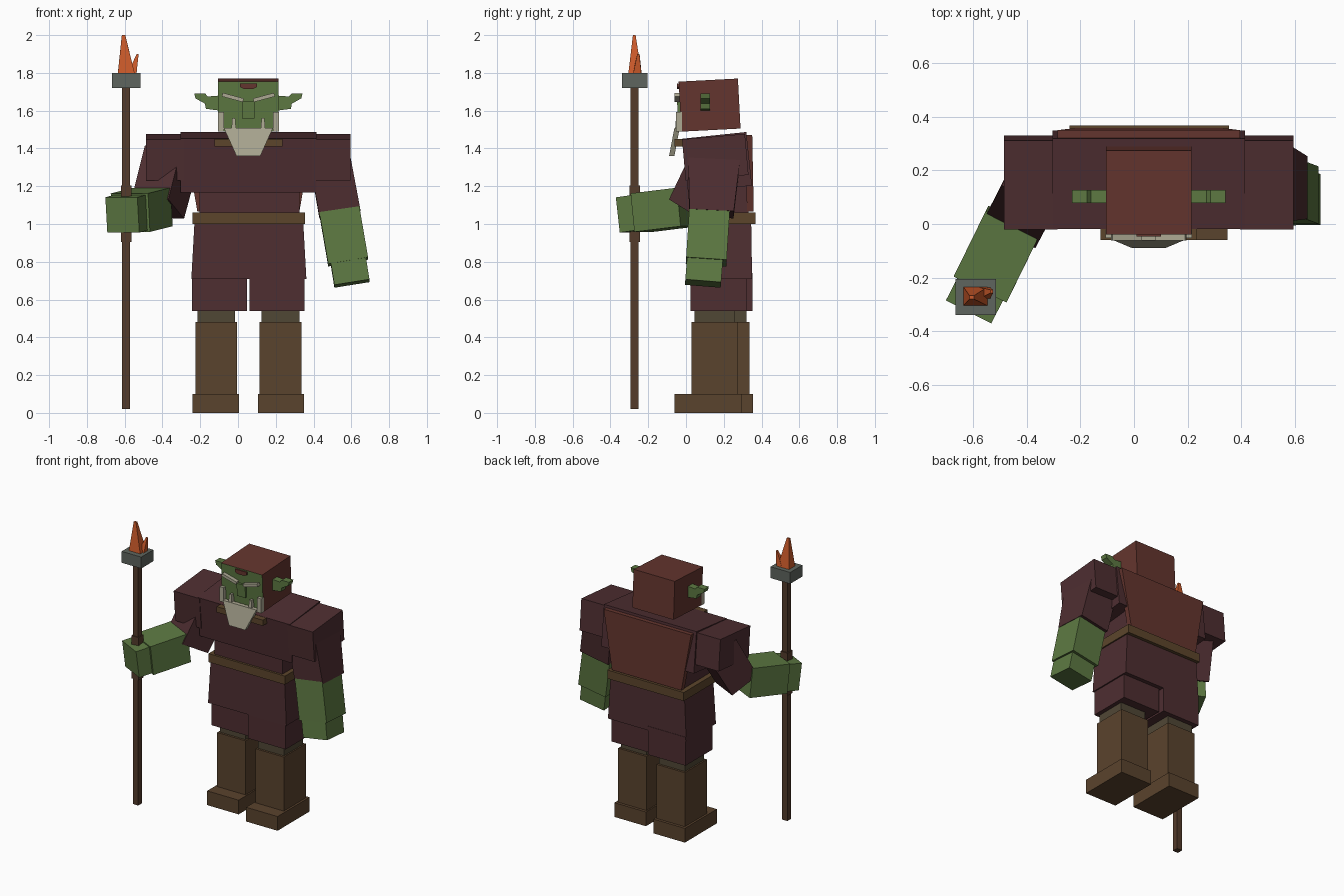
import bpy
import bmesh
from mathutils import Vector, Matrix, Euler
from math import radians

if "Cube" in bpy.data.objects:
    bpy.data.objects.remove(bpy.data.objects["Cube"])

CX = 0.055  # body centre line


def material(name, rgb):
    m = bpy.data.materials.new(name)
    lin = [((c / 255 + 0.055) / 1.055) ** 2.4 for c in rgb]
    m.diffuse_color = (*lin, 1)
    m.use_nodes = True
    m.node_tree.nodes["Principled BSDF"].inputs["Base Color"].default_value = m.diffuse_color
    return m


ROBE = material("dark maroon cloth", (78, 46, 49))
HOOD = material("red brown cloth", (100, 53, 46))
SKIN = material("green skin", (93, 121, 66))
BOOT = material("brown leather", (90, 67, 45))
BELT = material("belt leather", (92, 69, 43))
WOOD = material("dark wood", (84, 59, 43))
METAL = material("grey metal", (95, 101, 94))
BONE = material("pale beard", (172, 168, 146))
FLAME = material("orange flame", (204, 90, 42))
TROUSER = material("grey brown cloth", (80, 71, 53))


def finish(bm, name, *mats):
    bmesh.ops.recalc_face_normals(bm, faces=bm.faces[:])
    me = bpy.data.meshes.new(name)
    bm.to_mesh(me)
    bm.free()
    ob = bpy.data.objects.new(name, me)
    bpy.context.collection.objects.link(ob)
    for m in mats:
        me.materials.append(m)
    return ob


def box(name, x, y, z, mat, tilt=0, roll=0, taper=(1, 1)):
    """Box from ranges; tilt about x, roll about y, taper scales the top."""
    bm = bmesh.new()
    bmesh.ops.create_cube(bm, size=1)
    for v in bm.verts:
        if v.co.z > 0:
            v.co.x *= taper[0]
            v.co.y *= taper[1]
        v.co = Vector((v.co.x * (x[1] - x[0]), v.co.y * (y[1] - y[0]), v.co.z * (z[1] - z[0])))
    centre = Vector((sum(x) / 2, sum(y) / 2, sum(z) / 2))
    rot = Euler((radians(tilt), radians(roll), 0)).to_matrix().to_4x4()
    bm.transform(Matrix.Translation(centre) @ rot)
    return finish(bm, name, mat)


def limb(name, a, b, side, size_a, size_b, mat):
    """Four-sided limb from a to b; side is the direction of its width."""
    a, b = Vector(a), Vector(b)
    d = (b - a).normalized()
    s = Vector(side)
    s = (s - d * s.dot(d)).normalized()
    t = d.cross(s)
    bm = bmesh.new()
    rings = []
    for p, (w, h) in ((a, size_a), (b, size_b)):
        rings.append([bm.verts.new(p + s * w * i / 2 + t * h * j / 2)
                      for i, j in ((-1, -1), (1, -1), (1, 1), (-1, 1))])
    for r in rings:
        bm.faces.new(r)
    for i in range(4):
        k = (i + 1) % 4
        bm.faces.new((rings[0][i], rings[0][k], rings[1][k], rings[1][i]))
    return finish(bm, name, mat)


def plate(name, outline, y0, y1, mat, lean=0, z_ref=0):
    """x/z outline extruded along y; lean moves y with height."""
    bm = bmesh.new()
    rings = [[bm.verts.new((x, y + lean * (z - z_ref), z)) for x, z in outline] for y in (y0, y1)]
    for r in rings:
        bm.faces.new(r)
    n = len(outline)
    for i in range(n):
        k = (i + 1) % n
        bm.faces.new((rings[0][i], rings[0][k], rings[1][k], rings[1][i]))
    return finish(bm, name, mat)


def mir(x, s):
    """x range given as offsets from the centre line, mirrored by s."""
    return tuple(sorted((CX + s * x[0], CX + s * x[1])))


# Legs: one stands slightly further back
for s, side, dy in ((1, "left", 0), (-1, "right", 0.06)):
    box(side + "_foot", mir((0.05, 0.295), s), (-0.06 + dy, 0.295 + dy), (0, 0.10), BOOT)
    box(side + "_boot", mir((0.06, 0.28), s), (0.03 + dy, 0.275 + dy), (0.10, 0.48), BOOT)
    box(side + "_trouser", mir((0.07, 0.27), s), (0.045 + dy, 0.26 + dy), (0.47, 0.56), TROUSER)
    box(side + "_skirt_flap", mir((0.007, 0.298), s), (0.025 + dy / 2, 0.322 + dy / 2), (0.54, 0.74), ROBE)

# Torso
box("skirt", (-0.247, 0.362), (0.02, 0.35), (0.71, 1.01), ROBE, taper=(0.945, 0.97))
box("belt", (-0.24, 0.355), (0.015, 0.368), (1.00, 1.06), BELT)
box("waist", (-0.205, 0.325), (0.03, 0.33), (1.05, 1.24), ROBE)
box("chest", (-0.305, 0.415), (-0.005, 0.335), (1.185, 1.47), ROBE, tilt=6)
box("collar_clasp", (CX - 0.18, CX + 0.18), (-0.06, 0.02), (1.41, 1.45), BELT)
plate("back_cape", [(-0.285, 1.47), (0.395, 1.47), (0.325, 1.065), (-0.215, 1.065)],
      0.322, 0.358, HOOD, lean=-0.02, z_ref=1.1)

# Shoulders
for s, side in ((1, "left"), (-1, "right")):
    box(side + "_shoulder", mir((0.34, 0.541), s), (-0.012, 0.322), (1.245, 1.463), ROBE, tilt=5)

# Hanging arm
limb("left_sleeve", (0.482, 0.15, 1.37), (0.539, 0.135, 1.055), (1, 0, 0), (0.215, 0.28), (0.22, 0.235), ROBE)
limb("left_forearm", (0.535, 0.125, 1.08), (0.583, 0.107, 0.80), (1, 0, 0), (0.214, 0.215), (0.214, 0.215), SKIN)
limb("left_hand", (0.583, 0.10, 0.81), (0.603, 0.09, 0.685), (1, 0, 0), (0.188, 0.19), (0.188, 0.19), SKIN)

# Raised arm
OUT = (0.89, -0.45, 0)
limb("right_sleeve", (-0.352, 0.18, 1.36), (-0.425, 0.042, 1.08), OUT, (0.22, 0.22), (0.22, 0.21), ROBE)
limb("right_forearm", (-0.45, 0.01, 1.09), (-0.57, -0.235, 1.06), OUT, (0.22, 0.205), (0.22, 0.205), SKIN)
limb("right_hand", (-0.565, -0.225, 1.061), (-0.6125, -0.318, 1.048), OUT, (0.19, 0.188), (0.19, 0.188), SKIN)

# Head: hood with a skin coloured front
head = box("head", (CX - 0.16, CX + 0.16), (-0.032, 0.282), (1.497, 1.762), HOOD, tilt=3)
head.data.materials.append(SKIN)
for p in head.data.polygons:
    if p.normal.y < -0.8:
        p.material_index = 1
plate("hood_peak", [(0.01, 1.745), (0.10, 1.745), (0.10, 1.725), (0.08, 1.715), (0.03, 1.715), (0.01, 1.725)],
      -0.047, -0.038, HOOD)
box("nose", (0.022, 0.088), (-0.045, 0), (1.56, 1.65), SKIN, tilt=3)
plate("beard", [(CX - 0.13, 1.508), (CX + 0.13, 1.508), (CX + 0.063, 1.36), (CX - 0.063, 1.36)],
      -0.062, -0.034, BONE, lean=0.19, z_ref=1.505)

EAR = [(0.15, 1.68), (0.215, 1.675), (0.23, 1.692), (0.287, 1.692),
       (0.28, 1.665), (0.23, 1.637), (0.225, 1.61), (0.15, 1.60)]
for s, side in ((1, "left"), (-1, "right")):
    plate(side + "_ear", [(CX + s * x, z) for x, z in EAR], 0.078, 0.127, SKIN)
    box(side + "_brow", mir((0.025, 0.14), s), (-0.062, -0.025), (1.66, 1.68), BONE, roll=-15 * s)
    box(side + "_whisker", mir((0.13, 0.162), s), (-0.052, -0.02), (1.49, 1.592), BONE)
    box(side + "_tusk", mir((0.065, 0.09), s), (-0.058, -0.025), (1.50, 1.56), BONE, taper=(0.6, 0.7))

# Torch staff
SX, SY = -0.592, -0.272


def square(w):
    return (SX - w, SX + w), (SY - w, SY + w)


box("staff", *square(0.021), (0.02, 1.73), WOOD)
box("staff_grip", *square(0.028), (0.905, 1.205), WOOD)
box("torch_cup", (-0.667, -0.515), (-0.34, -0.205), (1.72, 1.80), METAL)
limb("flame_main", (-0.592, -0.27, 1.795), (-0.606, -0.274, 2.0), (1, 0, 0), (0.09, 0.07), (0.018, 0.014), FLAME)
limb("flame_side", (-0.56, -0.258, 1.795), (-0.531, -0.252, 1.90), (1, 0, 0), (0.045, 0.045), (0.01, 0.012), FLAME)
